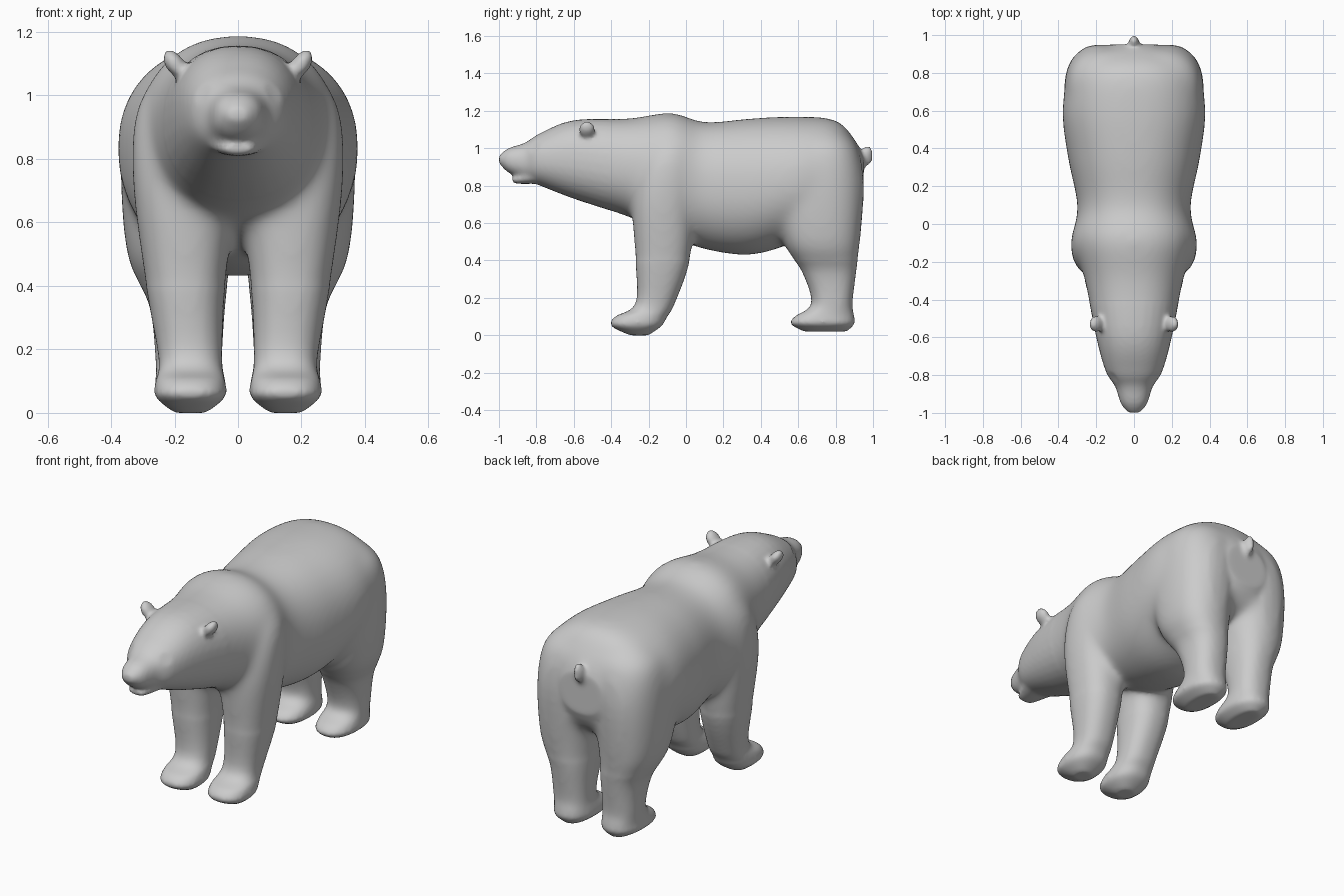
import bpy, bmesh
from math import sin, cos, pi, copysign
from mathutils import Vector, Matrix

cube = bpy.data.objects.get("Cube")
if cube:
    bpy.data.objects.remove(cube, do_unlink=True)

grey = (0.6, 0.6, 0.6, 1)
fur = bpy.data.materials.new("grey_fur")
fur.use_nodes = True
fur.diffuse_color = grey
fur.node_tree.nodes["Principled BSDF"].inputs["Base Color"].default_value = grey

SIDES = 32
STEPS = 5
bm = bmesh.new()


def soft_power(value, power):
    return copysign(abs(value) ** power, value)


def ring(centre, half_u, half_v, power):
    """One rounded cross-section spanned by two half axes."""
    angles = [2 * pi * i / SIDES for i in range(SIDES)]
    return [bm.verts.new(centre + half_u * soft_power(cos(a), power)
                         + half_v * soft_power(sin(a), power)) for a in angles]


def skin(rings):
    """Join neighbouring rings with faces and close both ends."""
    for lower, upper in zip(rings, rings[1:]):
        for i in range(SIDES):
            j = (i + 1) % SIDES
            bm.faces.new((lower[i], lower[j], upper[j], upper[i]))
    bm.faces.new(rings[0])
    bm.faces.new(rings[-1])


def flow(keys):
    """Pass a smooth curve through a few key sections."""
    padded = [keys[0], *keys, keys[-1]]
    for before, start, end, after in zip(padded, padded[1:], padded[2:], padded[3:]):
        for step in range(STEPS):
            t = step / STEPS
            yield [b + (c - a) * t / 2
                   + (2 * a - 5 * b + 4 * c - d) * t ** 2 / 2
                   + (3 * b - a - 3 * c + d) * t ** 3 / 2
                   for a, b, c, d in zip(before, start, end, after)]
    yield keys[-1]


def trunk(keys):
    """Loft along y through sections of (y, bottom, top, half width)."""
    skin([ring(Vector((0, y, (bottom + top) / 2)), Vector((width, 0, 0)),
               Vector((0, 0, (top - bottom) / 2)), 0.9)
          for y, bottom, top, width in flow(keys)])


def leg(keys, side):
    """Loft along z through sections of (z, front, back, inner, outer)."""
    skin([ring(Vector((side * (inner + outer) / 2, (front + back) / 2, z)),
               Vector(((outer - inner) / 2, 0, 0)),
               Vector((0, (back - front) / 2, 0)), 0.85)
          for z, front, back, inner, outer in flow(keys)])


def blob(centre, size, tilt=0, axis="X"):
    """Add a tilted ellipsoid."""
    placement = (Matrix.Translation(centre) @ Matrix.Rotation(tilt, 4, axis)
                 @ Matrix.Diagonal((*size, 1)))
    bmesh.ops.create_uvsphere(bm, u_segments=20, v_segments=12, radius=1, matrix=placement)


# Head, neck, shoulder hump, belly and rump
trunk([(-1, .92, .96, .03), (-.95, .87, 1, .07), (-.86, .83, 1.03, .1),
       (-.78, .8, 1.08, .15), (-.6, .73, 1.15, .2), (-.3, .63, 1.16, .26),
       (-.08, .53, 1.19, .32), (.1, .46, 1.14, .3), (.35, .43, 1.16, .35),
       (.6, .5, 1.17, .38), (.8, .56, 1.15, .34), (.9, .62, 1.05, .26),
       (.95, .72, .95, .13)])

# Lower jaw
trunk([(-.93, .82, .84, .04), (-.9, .81, .86, .06), (-.8, .81, .9, .1)])

# Tail
blob((0, .95, .95), (.03, .04, .07), -0.5)
blob((0, .97, .94), (.02, .03, .03))

# Legs, with broad paws that point forward
fore_leg = [(0, -.3, -.2, .1, .2), (.05, -.4, -.13, .04, .26), (.1, -.38, -.1, .04, .26),
            (.17, -.27, -.06, .05, .25), (.4, -.27, .02, .04, .29),
            (.7, -.29, .05, 0, .33), (.9, -.26, .06, -.05, .33),
            (1.02, -.2, .04, -.1, .29), (1.1, -.16, 0, -.1, .2)]
hind_leg = [(.02, .63, .86, .09, .2), (.06, .56, .9, .04, .26), (.1, .58, .9, .04, .26),
            (.17, .67, .89, .05, .26), (.34, .62, .91, .04, .28), (.5, .52, .93, .02, .35),
            (.8, .46, .95, -.03, .37), (1, .52, .92, -.1, .34), (1.1, .6, .84, -.1, .24)]

for side in (-1, 1):
    leg(fore_leg, side)
    leg(hind_leg, side)
    # Ear and nostril wing
    blob((side * .2, -.53, 1.1), (.03, .045, .05), side * .6, "Y")
    blob((side * .03, -.96, .94), (.03, .03, .03))

bmesh.ops.recalc_face_normals(bm, faces=bm.faces)
mesh = bpy.data.meshes.new("bear_body")
bm.to_mesh(mesh)
bm.free()
mesh.materials.append(fur)
body = bpy.data.objects.new("bear_body", mesh)
bpy.context.collection.objects.link(body)
bpy.ops.object.select_all(action="DESELECT")
body.select_set(True)
bpy.context.view_layer.objects.active = body

# Fuse the parts into one skin
fuse = body.modifiers.new("fuse", "REMESH")
fuse.mode = "VOXEL"
fuse.voxel_size = 0.012
bpy.ops.object.modifier_apply(modifier=fuse.name)

# Melt shoulders and haunches into the torso, then soften everything a little
torso = body.vertex_groups.new(name="torso")
torso.add([v.index for v in body.data.vertices
           if -.42 < v.co.y < .93 and v.co.z > .4], 1, "REPLACE")
melt = body.modifiers.new("melt", "SMOOTH")
melt.vertex_group = torso.name
melt.iterations = 60
soften = body.modifiers.new("soften", "SMOOTH")
soften.iterations = 8
for modifier in (melt.name, soften.name):
    bpy.ops.object.modifier_apply(modifier=modifier)

# Press the eye sockets into the skin
REACH = 0.04
for side in (-1, 1):
    socket = Vector((side * .1, -.8, 1))
    inward = Vector((-side, 2, 0)).normalized() * 0.01
    for vertex in body.data.vertices:
        distance = (vertex.co - socket).length
        if distance < REACH:
            vertex.co += inward * (1 - distance / REACH)
bpy.ops.object.shade_smooth()
